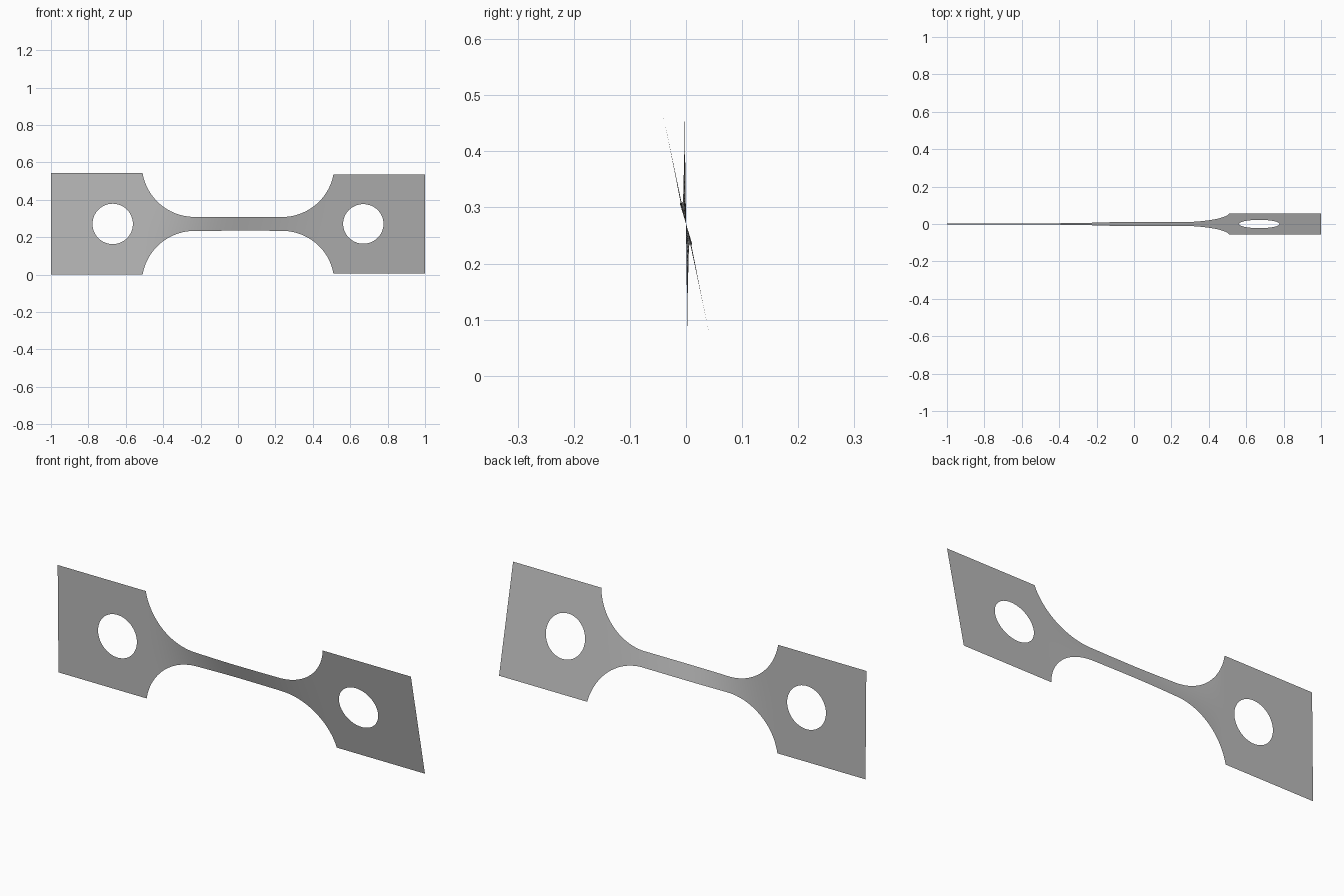
import bpy, bmesh
from math import sin, cos, acos, pi, radians, sqrt

if "Cube" in bpy.data.objects:
    bpy.data.objects.remove(bpy.data.objects["Cube"])

HALF = 0.271                  # half height of the end plates
NECK = 0.038                  # half height of the neck
FILLET_X, FILLET_R = 0.234, 0.28
FILLET_Z = NECK + FILLET_R
HOLE_X, HOLE_R = 0.67, 0.108
ROWS = 8


def mix(a, b, t):
    return a + (b - a) * t


def smooth(t):
    t = min(max(t, 0), 1)
    return t * t * (3 - 2 * t)


def twist(x):
    """Twist angle about the long axis."""
    if x < 0:
        return radians(mix(0.7, 17, smooth((x + 0.5) / 0.5)))
    return radians(mix(17, 11.9, smooth(x / 0.5)))


# Half profile as columns: position, hole edge, outer edge
columns = [(FILLET_X * i / 12, 0, NECK) for i in range(12)]
end_angle = acos((FILLET_Z - HALF) / FILLET_R)
for i in range(25):
    a = end_angle * i / 24
    columns.append((FILLET_X + FILLET_R * sin(a), 0, FILLET_Z - FILLET_R * cos(a)))
for i in range(33):
    a = pi * i / 32
    columns.append((HOLE_X - HOLE_R * cos(a), HOLE_R * sin(a), HALF))
for i in range(1, 5):
    columns.append((mix(HOLE_X + HOLE_R, 1, i / 4), 0, HALF))

# Mirror to the other end
columns = [(-x, lo, hi) for x, lo, hi in reversed(columns[1:])] + columns

# Twisted sheet, with the middle row of faces left open for the holes
bm = bmesh.new()
grid = []
for x, lo, hi in columns:
    upper = [mix(lo, hi, j / ROWS) for j in range(ROWS + 1)]
    a = twist(x)
    grid.append([bm.verts.new((x, -s * sin(a), HALF + s * cos(a)))
                 for s in [-u for u in reversed(upper)] + upper])
for left, right in zip(grid, grid[1:]):
    for j in range(2 * ROWS + 1):
        if j != ROWS:
            bm.faces.new((left[j], right[j], right[j + 1], left[j + 1]))
bmesh.ops.remove_doubles(bm, verts=bm.verts, dist=0.00001)
for f in bm.faces:
    f.smooth = True

mesh = bpy.data.meshes.new("twisted_strip")
bm.to_mesh(mesh)
bm.free()
strip = bpy.data.objects.new("twisted_strip", mesh)
bpy.context.collection.objects.link(strip)

# Plain grey
grey = bpy.data.materials.new("grey")
grey.use_nodes = True
grey.diffuse_color = (0.5, 0.5, 0.5, 1)
grey.node_tree.nodes["Principled BSDF"].inputs["Base Color"].default_value = (0.5, 0.5, 0.5, 1)
mesh.materials.append(grey)
